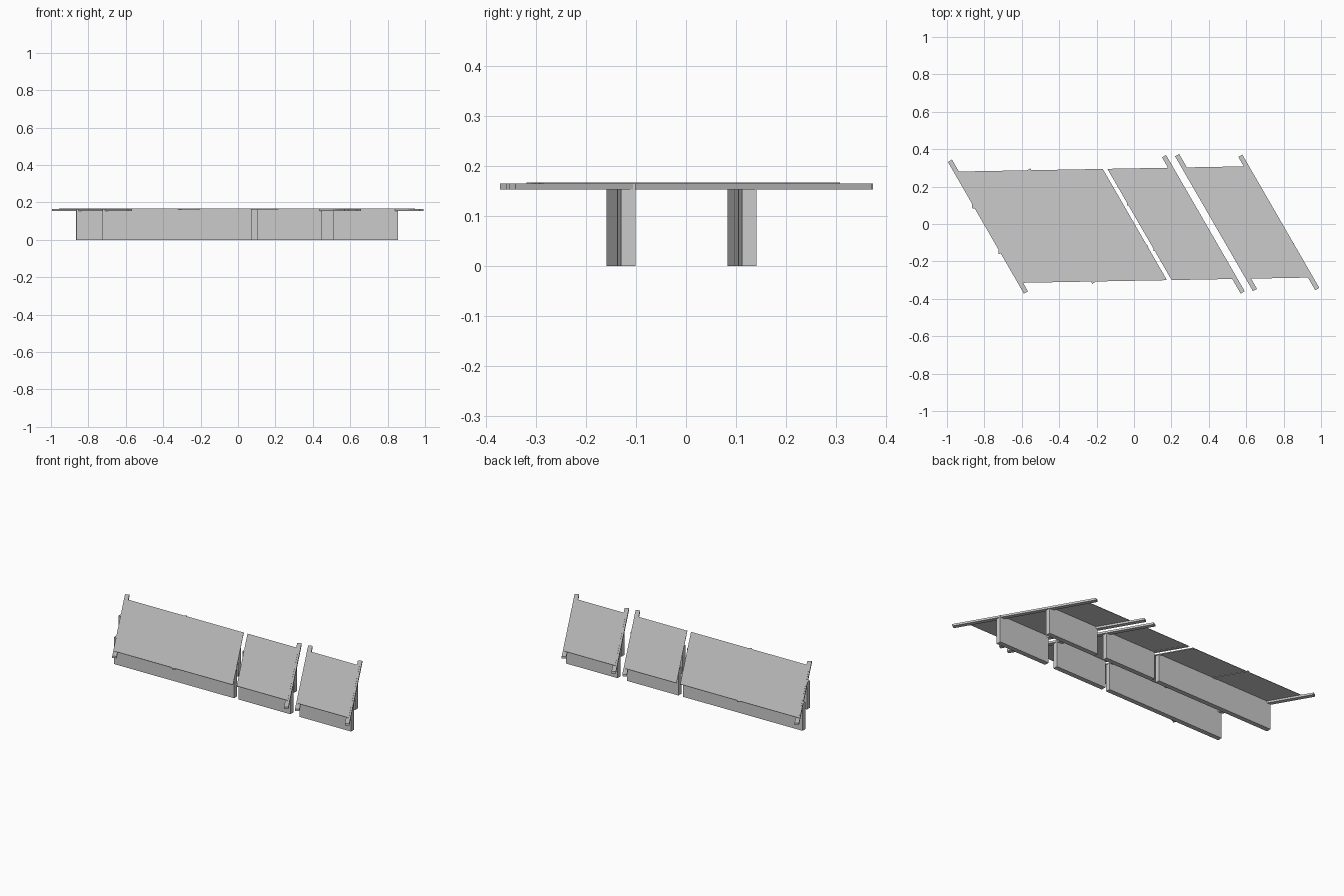
import bpy, bmesh, math

if "Cube" in bpy.data.objects:
    bpy.data.objects.remove(bpy.data.objects["Cube"])

SKEW = math.tan(math.radians(30))   # x shift per unit of -y along the slanted edges
TILT = 0.0182                       # slight rise of the long edges in y per x


def prism(name, pts, z0, z1):
    """Extrude a flat outline between two heights."""
    bm = bmesh.new()
    face = bm.faces.new([bm.verts.new((x, y, z0)) for x, y in pts])
    top = bmesh.ops.extrude_face_region(bm, geom=[face])["geom"]
    verts = [g for g in top if isinstance(g, bmesh.types.BMVert)]
    bmesh.ops.translate(bm, verts=verts, vec=(0, 0, z1 - z0))
    bmesh.ops.recalc_face_normals(bm, faces=bm.faces)
    mesh = bpy.data.meshes.new(name)
    bm.to_mesh(mesh)
    bm.free()
    obj = bpy.data.objects.new(name, mesh)
    bpy.context.collection.objects.link(obj)
    return obj


def edge_point(x0, base):
    """Point where the slanted line through (x0, 0) meets a tilted long edge."""
    y = (base + TILT * x0) / (1 + TILT * SKEW)
    return x0 - SKEW * y, y


def slanted_bar(name, x, y_bot, y_top, width, z0, z1):
    """Square-ended bar along the slanted direction, crossing y=0 at x."""
    d = math.radians(30)
    nx, ny = math.cos(d) * width / 2, math.sin(d) * width / 2
    a, b = (x - SKEW * y_top, y_top), (x - SKEW * y_bot, y_bot)
    prism(name, [(a[0] - nx, a[1] - ny), (b[0] - nx, b[1] - ny),
                 (b[0] + nx, b[1] + ny), (a[0] + nx, a[1] + ny)], z0, z1)


# Thin deck panels: left and right crossing of each at y = 0
BACK, FRONT = 0.2975, -0.3035
for i, (l, r) in enumerate([(-0.795, -0.395), (-0.395, 0.003),
                            (0.028, 0.372), (0.441, 0.782)]):
    prism(f"deck_panel_{i + 1}",
          [edge_point(l, FRONT), edge_point(r, FRONT),
           edge_point(r, BACK), edge_point(l, BACK)], 0.1655, 0.168)

# Long edge bars under the deck, sticking out front and back
for i, (x, lo, hi) in enumerate([(-0.789, -0.366, 0.338), (0.370, -0.366, 0.363),
                                 (0.443, -0.353, 0.368), (0.779, -0.348, 0.365)]):
    slanted_bar(f"edge_bar_{i + 1}", x, lo, hi, 0.025, 0.154, 0.166)

# Seam strip joining the two large panels
slanted_bar("seam_strip", -0.395, -0.314, 0.292, 0.022, 0.163, 0.168)

# Trim strips along both sides of the narrow gap
for i, x in enumerate((-0.006, 0.037)):
    slanted_bar(f"gap_trim_{i + 1}", x, -0.298, 0.291, 0.015, 0.163, 0.1675)

# Support walls: front and back rows
ROWS = {"front_wall": (-0.1315, [(-0.725, 0.075), (0.105, 0.450), (0.510, 0.855)]),
        "back_wall": (0.1133, [(-0.865, -0.068), (-0.038, 0.306), (0.368, 0.711)])}
for name, (base, spans) in ROWS.items():
    h = 0.0145
    for i, (a, b) in enumerate(spans):
        ya, yb = base + TILT * a, base + TILT * b
        prism(f"{name}_{i + 1}", [(a + TILT * h, ya - h), (b + TILT * h, yb - h),
                                  (b - TILT * h, yb + h), (a - TILT * h, ya + h)], 0, 0.1655)
